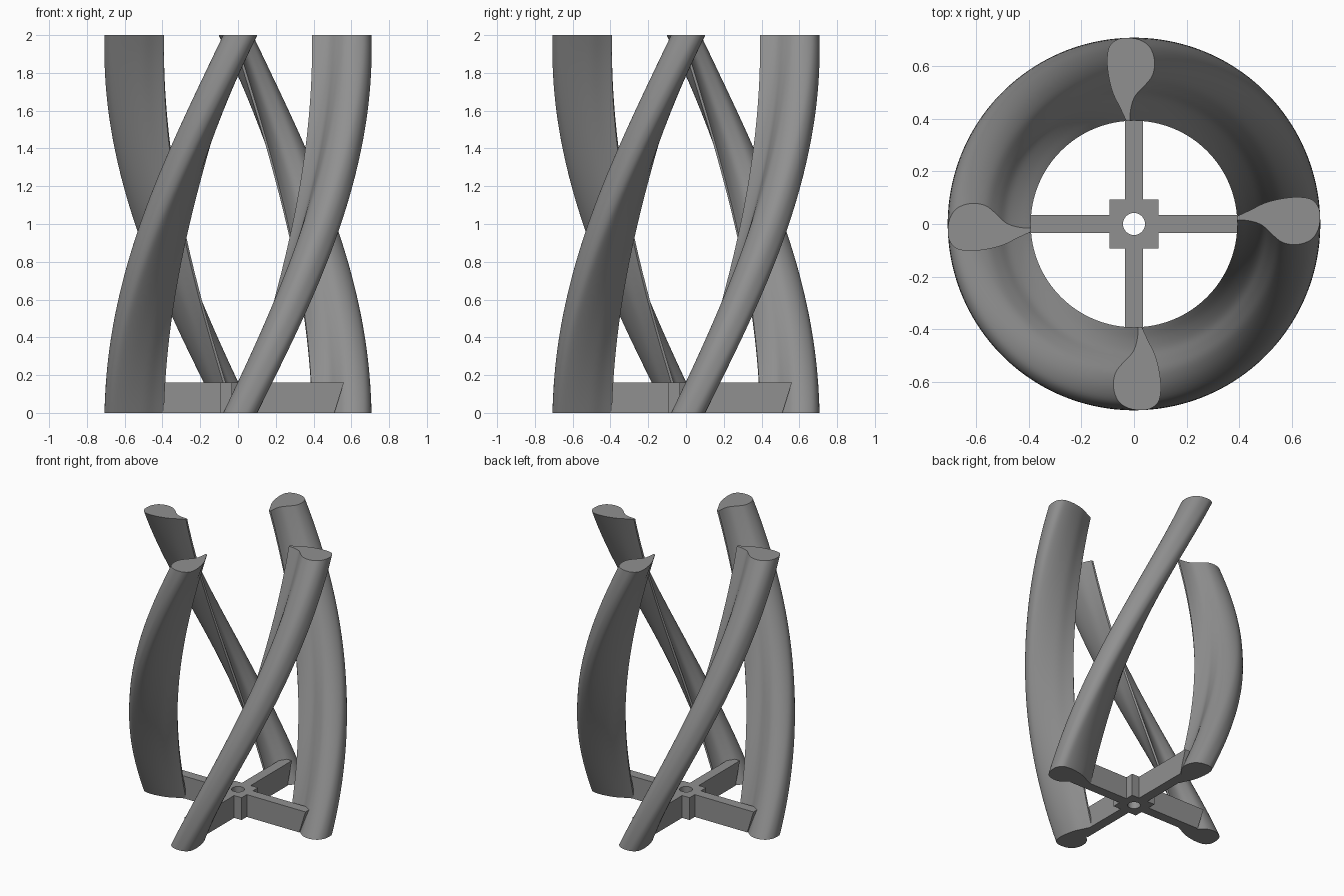
import bpy, bmesh, math
from mathutils import Vector, Matrix

if "Cube" in bpy.data.objects:
    bpy.data.objects.remove(bpy.data.objects["Cube"])

HEIGHT = 2.0
TWIST = math.pi / 2
BASE_H = 0.16
HUB_HALF, HOLE_R = 0.094, 0.042
ARM_HALF = 0.035

grey = bpy.data.materials.new("grey")
grey.diffuse_color = (0.28, 0.28, 0.28, 1)
grey.use_nodes = True
grey.node_tree.nodes["Principled BSDF"].inputs["Base Color"].default_value = grey.diffuse_color


def finish(bm, name, smooth=True):
    bmesh.ops.recalc_face_normals(bm, faces=bm.faces)
    me = bpy.data.meshes.new(name)
    bm.to_mesh(me)
    bm.free()
    me.materials.append(grey)
    ob = bpy.data.objects.new(name, me)
    bpy.context.collection.objects.link(ob)
    if smooth:
        bpy.ops.object.select_all(action='DESELECT')
        ob.select_set(True)
        bpy.context.view_layer.objects.active = ob
        bpy.ops.object.shade_smooth_by_angle(angle=math.radians(35))
    return ob


def spline(pts, steps):
    """Open Catmull-Rom curve through the points."""
    p = [Vector(q) for q in pts]
    p = [2 * p[0] - p[1]] + p + [2 * p[-1] - p[-2]]
    out = []
    for a, b, c, d in zip(p, p[1:], p[2:], p[3:]):
        for i in range(steps):
            t = i / steps
            out.append(0.5 * (2 * b + (c - a) * t + (2 * a - 5 * b + 4 * c - d) * t * t
                              + (3 * b - a - 3 * c + d) * t ** 3))
    return out + [p[-2]]


# Blade section: (radius, sideways), hooked from thin inner edge round the fat outer edge
SECTION = spline([(0.392, 0.030), (0.44, 0.052), (0.50, 0.081), (0.57, 0.098), (0.63, 0.102),
                  (0.675, 0.093), (0.70, 0.065), (0.707, 0.03), (0.70, -0.02), (0.672, -0.06),
                  (0.62, -0.078), (0.565, -0.07), (0.523, -0.038), (0.486, -0.004),
                  (0.44, 0.012), (0.392, 0.016)], 4)


def blade(name, start, levels=40):
    bm = bmesh.new()
    rings = []
    for k in range(levels + 1):
        f = k / levels
        rot = Matrix.Rotation(start + TWIST * f, 3, 'Z')
        rings.append([bm.verts.new(rot @ Vector((p.x, p.y, HEIGHT * f))) for p in SECTION])
    n = len(SECTION)
    for lo, hi in zip(rings, rings[1:]):
        for i in range(n):
            j = (i + 1) % n
            bm.faces.new((lo[i], lo[j], hi[j], hi[i]))
    bm.faces.new(rings[0])
    bm.faces.new(rings[-1])
    return finish(bm, name)


def arm(name, angle):
    """Flat spoke whose outer end leans out to follow the blade."""
    bm = bmesh.new()
    rot = Matrix.Rotation(angle, 3, 'Z')
    side = [(0.09, 0), (0.51, 0), (0.56, BASE_H), (0.09, BASE_H)]
    a, b = [[bm.verts.new(rot @ Vector((r, y, z))) for r, z in side]
            for y in (-ARM_HALF, ARM_HALF)]
    bm.faces.new(a)
    bm.faces.new(b)
    for i in range(4):
        j = (i + 1) % 4
        bm.faces.new((a[i], a[j], b[j], b[i]))
    return finish(bm, name, False)


def hub(name, n=32):
    """Square block with a round shaft hole."""
    bm = bmesh.new()
    loops = []
    for square, z in ((True, 0), (True, BASE_H), (False, BASE_H), (False, 0)):
        loop = []
        for i in range(n):
            c, s = math.cos(math.tau * i / n), math.sin(math.tau * i / n)
            r = HUB_HALF / max(abs(c), abs(s)) if square else HOLE_R
            loop.append(bm.verts.new((r * c, r * s, z)))
        loops.append(loop)
    for k in range(4):
        a, b = loops[k], loops[(k + 1) % 4]
        for i in range(n):
            j = (i + 1) % n
            bm.faces.new((a[i], a[j], b[j], b[i]))
    return finish(bm, name)


hub("hub")
for q in range(4):
    blade(f"blade_{q + 1}", q * math.pi / 2)
    arm(f"arm_{q + 1}", q * math.pi / 2)
